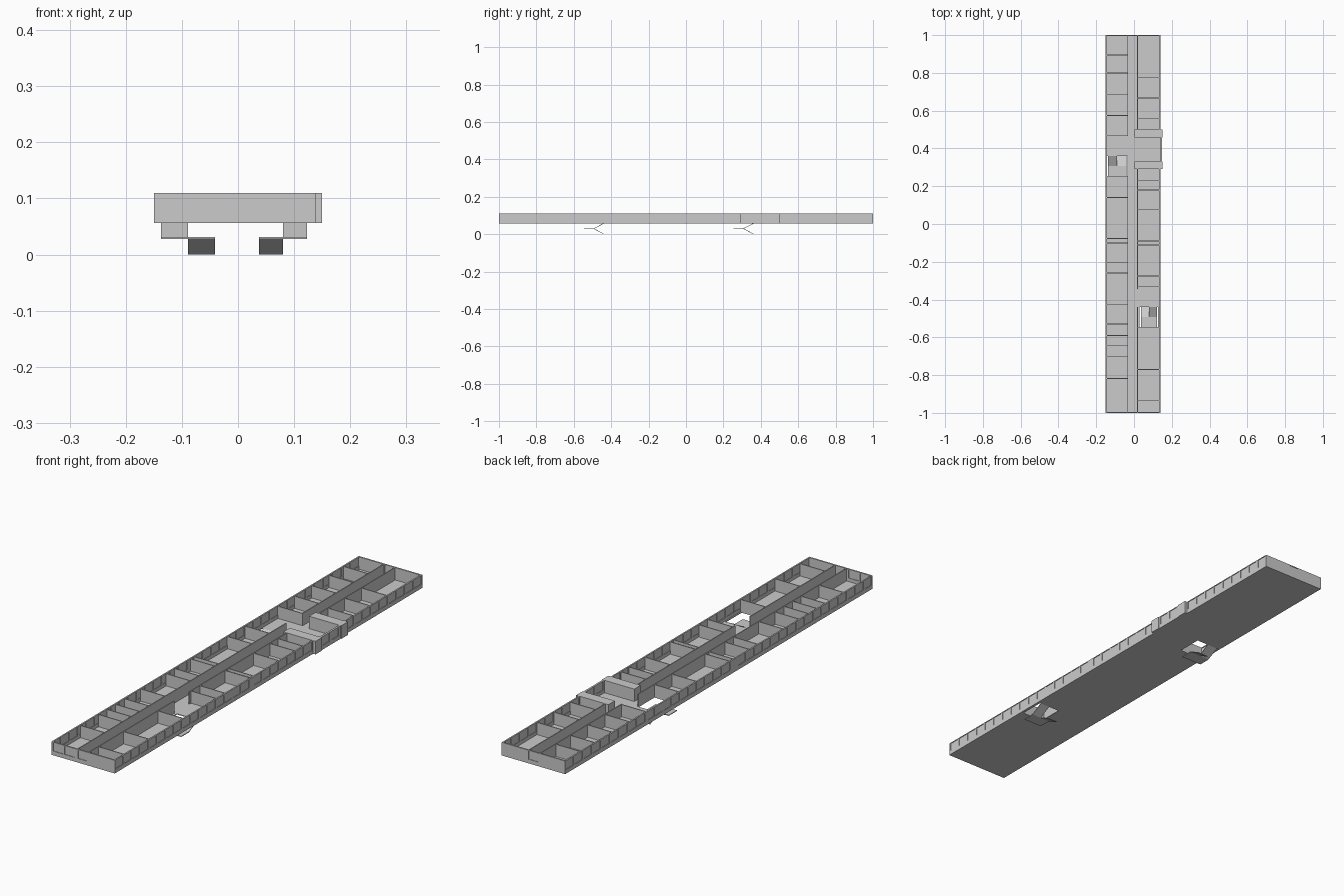
import bpy, bmesh
from mathutils import Vector

if "Cube" in bpy.data.objects:
    bpy.data.objects.remove(bpy.data.objects["Cube"])

Z0, ZF, ZT = 0.056, 0.059, 0.11        # slab underside, floor level, wall top
WZ0, WZ1 = 0.073, 0.107                # window sill and head
XL, XR = -0.15, 0.139                  # outer faces of the long walls
CL, CR = -0.033, 0.018                 # corridor wall positions
T, P = 0.006, 0.004                    # outer and inner wall thickness


def obj_from(name, bm):
    bmesh.ops.recalc_face_normals(bm, faces=bm.faces)
    me = bpy.data.meshes.new(name)
    bm.to_mesh(me)
    bm.free()
    ob = bpy.data.objects.new(name, me)
    bpy.context.collection.objects.link(ob)
    return ob


def boxes(name, items):
    """One object made of axis-aligned boxes (x0, x1, y0, y1, z0, z1)."""
    bm = bmesh.new()
    for x0, x1, y0, y1, z0, z1 in items:
        vs = bmesh.ops.create_cube(bm, size=1)["verts"]
        for v in vs:
            v.co = Vector(((x0 + x1) / 2 + v.co.x * (x1 - x0),
                           (y0 + y1) / 2 + v.co.y * (y1 - y0),
                           (z0 + z1) / 2 + v.co.z * (z1 - z0)))
    return obj_from(name, bm)


def window_wall(name, along, c0, c1, a, b, windows):
    """Wall with openings: sill, head, piers, and a recessed pane per window."""
    def bx(s, e, z0, z1, inset=0.0):
        lo, hi = c0 + inset, c1 - inset
        return (lo, hi, s, e, z0, z1) if along == "y" else (s, e, lo, hi, z0, z1)
    walls = [bx(a, b, Z0, WZ0), bx(a, b, WZ1, ZT)]
    s = a
    for w0, w1 in windows:
        walls.append(bx(s, w0, WZ0, WZ1))
        s = w1
    walls.append(bx(s, b, WZ0, WZ1))
    boxes(name, walls)
    boxes(name + "_panes", [bx(w0, w1, WZ0, WZ1, 0.0022) for w0, w1 in windows])


def row(start, count, end):
    """Evenly spaced windows filling start..end."""
    p = (end - start) / count
    return [(start + i * p + 0.0045, start + (i + 1) * p - 0.0045) for i in range(count)]


# floor slab, leaving the two stairwells open
boxes("floor_slab", [
    (XL, XR, -1, -0.545, Z0, ZF),
    (XL, 0.03, -0.545, -0.44, Z0, ZF), (0.128, XR, -0.545, -0.44, Z0, ZF),
    (XL, XR, -0.44, 0.255, Z0, ZF),
    (XL, -0.143, 0.255, 0.36, Z0, ZF), (-0.035, XR, 0.255, 0.36, Z0, ZF),
    (XL, XR, 0.36, 1, Z0, ZF),
    (XR, 0.145, 0.29, 0.50, Z0, ZF)])

# outer walls
south = row(-0.998, 16, -0.122)
window_wall("left_wall", "y", XL, XL + T, -1, 1,
            south + row(-0.075, 10, 0.47) + row(0.475, 9, 0.998)[0:9])
window_wall("right_wall_south", "y", XR - T, XR, -1, 0.29, south + row(-0.095, 7, 0.288))
window_wall("right_wall_north", "y", XR - T, XR, 0.50, 1, row(0.502, 9, 0.998))
window_wall("front_wall", "x", -1, -1 + T, XL, XR,
            [(-0.142, -0.096), (-0.09, -0.044), (-0.028, 0.017)])
window_wall("back_wall", "x", 1 - T, 1, XL, XR, [(-0.028, 0.017)])

# entrance bay: two solid blocks with a glazed wall between them
boxes("entrance_blocks", [(0.003, 0.15, 0.29, 0.332, Z0, ZT),
                          (0.003, 0.15, 0.458, 0.50, Z0, ZT)])
window_wall("entrance_wall", "y", 0.139, 0.147, 0.332, 0.458,
            [(0.342, 0.385), (0.400, 0.443)])

# corridor walls, broken at the lobbies
boxes("corridor_walls",
      [(CL - P / 2, CL + P / 2, a, b, Z0, ZT) for a, b in ((-1, 0.36), (0.465, 1))] +
      [(CR - P / 2, CR + P / 2, a, b, Z0, ZT)
       for a, b in ((-1, -0.44), (-0.345, 0.29), (0.50, 1))])

# room partitions
left_rooms = [0.895, 0.80, 0.687, 0.575, 0.467, 0.253, 0.14, -0.077, -0.101, -0.205,
              -0.26, -0.425, -0.53, -0.59, -0.645, -0.70, -0.818]
right_rooms = [0.777, 0.667, 0.56, 0.232, 0.18, 0.075, -0.09, -0.111, -0.275,
               -0.332, -0.547, -0.77, -0.933]
boxes("room_partitions",
      [(XL + T, CL, y - P / 2, y + P / 2, ZF, ZT - 0.001) for y in left_rooms] +
      [(CR, XR - T, y - P / 2, y + P / 2, ZF, ZT - 0.001) for y in right_rooms])


def stair(name, upper, lower, y_top, y_land, y_end):
    """Folded stair: flight down to a half landing, then a flight back under it."""
    bm = bmesh.new()
    t = 0.003
    lx0, lx1 = min(upper[0], lower[0]), max(upper[1], lower[1])
    runs = [(upper, y_top, ZF, y_land, 0.031),
            ((lx0, lx1), y_land, 0.031, y_end, 0.031),
            (lower, y_land, 0.031, y_top, t)]
    for (x0, x1), ya, za, yb, zb in runs:
        vs = [bm.verts.new((x, y, z)) for x in (x0, x1)
              for y, z in ((ya, za), (yb, zb), (yb, zb - t), (ya, za - t))]
        a, b = vs[:4], vs[4:]
        bm.faces.new(a)
        bm.faces.new(b)
        for i in range(4):
            j = (i + 1) % 4
            bm.faces.new((a[i], a[j], b[j], b[i]))
    obj_from(name, bm)


# stairs below the floor
stair("left_stair", (-0.137, -0.089), (-0.089, -0.041), 0.36, 0.307, 0.255)
stair("right_stair", (0.08, 0.123), (0.037, 0.08), -0.44, -0.493, -0.545)
